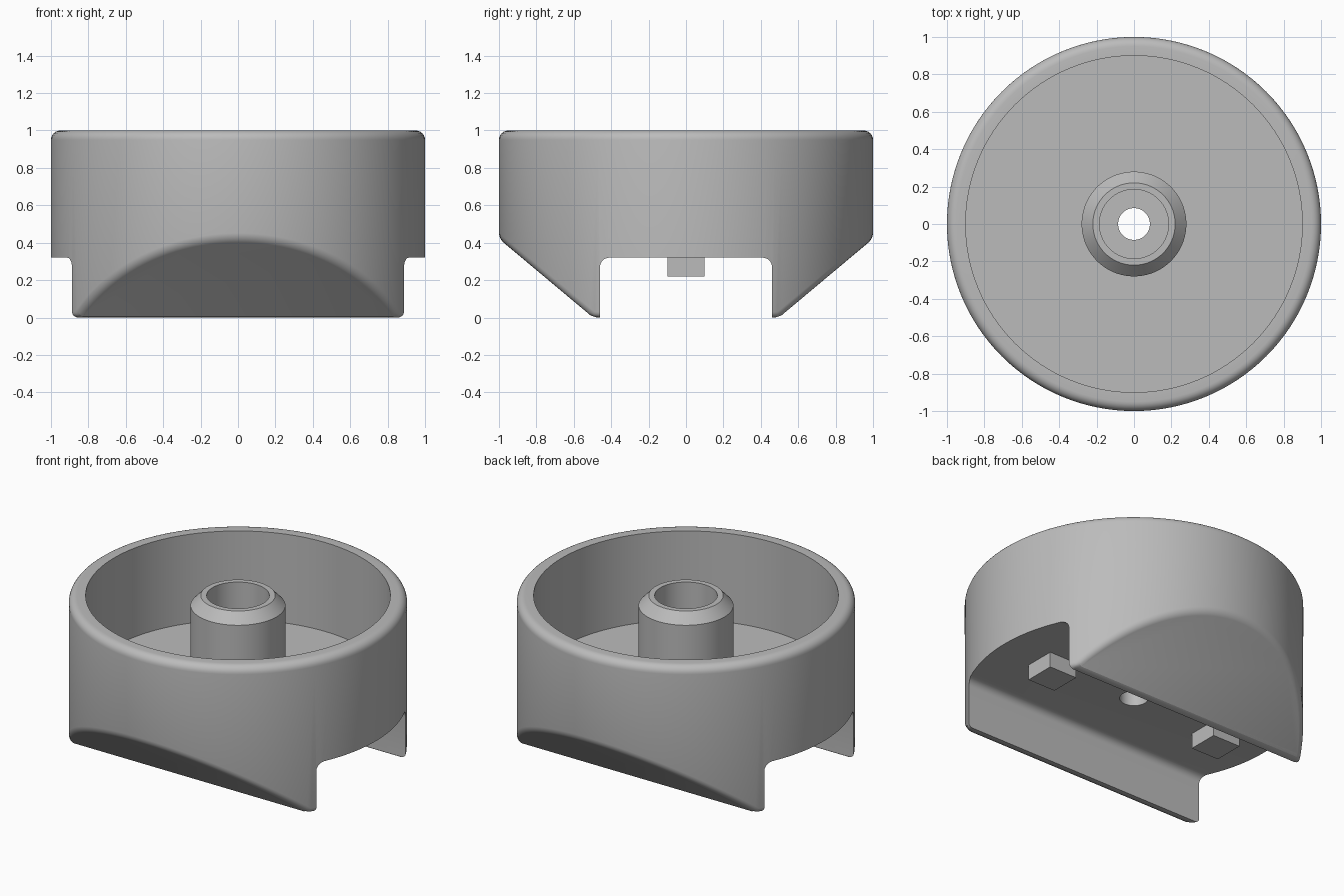
import bpy, bmesh, math

cube = bpy.data.objects.get("Cube")
if cube:
    bpy.data.objects.remove(cube)

grey = bpy.data.materials.new("light grey")
grey.use_nodes = True
colour = (0.5, 0.5, 0.5, 1)
grey.diffuse_color = colour
grey.node_tree.nodes["Principled BSDF"].inputs["Base Color"].default_value = colour


def add_object(name, bm):
    bmesh.ops.recalc_face_normals(bm, faces=bm.faces)
    mesh = bpy.data.meshes.new(name)
    bm.to_mesh(mesh)
    bm.free()
    mesh.materials.append(grey)
    obj = bpy.data.objects.new(name, mesh)
    bpy.context.collection.objects.link(obj)
    return obj


def arc(cx, cy, r, start, end, steps=6):
    angles = [math.radians(start + (end - start) * i / steps) for i in range(steps + 1)]
    return [(cx + r * math.cos(a), cy + r * math.sin(a)) for a in angles]


def lathe(name, profile, segments=128):
    """Revolve a closed (radius, z) loop around the z axis."""
    bm = bmesh.new()
    rings = []
    for i in range(segments):
        a = math.tau * i / segments
        rings.append([bm.verts.new((r * math.cos(a), r * math.sin(a), z)) for r, z in profile])
    n = len(profile)
    for i in range(segments):
        a, b = rings[i], rings[(i + 1) % segments]
        for j in range(n):
            k = (j + 1) % n
            bm.faces.new((a[j], b[j], b[k], a[k]))
    return add_object(name, bm)


# Cup with rounded rim, floor, central boss, bore and through hole
cup_profile = [(0.085, -0.1), (1, -0.1)] + arc(0.95, 0.95, 0.05, 0, 90) + [
    (0.9, 1), (0.9, 0.42), (0.28, 0.42), (0.28, 0.935),
    (0.22, 1), (0.185, 1), (0.185, 0.42), (0.085, 0.42)]
cup = lathe("cup_blank", cup_profile)

# Side outline that leaves two sloped legs with a slot between them
half = [(1.1, 1.2), (1.1, 0.505), (0.497, 0), (0.46, 0)] + arc(0.41, 0.27, 0.05, 0, 90)
outline = half + [(-y, z) for y, z in reversed(half)]
bm = bmesh.new()
face = bm.faces.new([bm.verts.new((-1.2, y, z)) for y, z in outline])
ext = bmesh.ops.extrude_face_region(bm, geom=[face])
bmesh.ops.translate(bm, vec=(2.4, 0, 0),
                    verts=[v for v in ext["geom"] if isinstance(v, bmesh.types.BMVert)])
cutter = add_object("side_outline_cutter", bm)
cutter.hide_render = True

mod = cup.modifiers.new("side outline", "BOOLEAN")
mod.operation = "INTERSECT"
mod.solver = "EXACT"
mod.object = cutter
bpy.context.view_layer.update()
shaped = cup.evaluated_get(bpy.context.evaluated_depsgraph_get())
bm = bmesh.new()
bm.from_mesh(shaped.to_mesh())
for helper in (cup, cutter):
    bpy.data.objects.remove(helper)

# Round the lower leg edges, keeping the slot edges sharp
bmesh.ops.remove_doubles(bm, verts=bm.verts, dist=0.0001)
bm.normal_update()


def is_leg_underside(f):
    return f.normal.z < -0.5 and abs(f.calc_center_median().y) > 0.46


def is_slot_wall(f):
    return f.normal.y * f.calc_center_median().y < -0.3 and abs(f.normal.z) < 0.1


soft = [e for e in bm.edges if len(e.link_faces) == 2
        and any(is_leg_underside(f) for f in e.link_faces)
        and not any(is_slot_wall(f) for f in e.link_faces)
        and e.calc_face_angle() > 0.2]
bmesh.ops.bevel(bm, geom=soft, offset=0.03, segments=4, profile=0.5,
                affect="EDGES", clamp_overlap=False)
body = add_object("knob_body", bm)

# Smooth round surfaces, sharp edges elsewhere
bpy.context.view_layer.objects.active = body
body.select_set(True)
bpy.ops.object.shade_smooth_by_angle(angle=math.radians(30))

# Small locating blocks under the slot ceiling
for side, x in (("left", 0.63), ("right", -0.63)):
    bm = bmesh.new()
    bmesh.ops.create_cube(bm, size=0.2)
    for v in bm.verts:
        v.co.x += x
        v.co.z = 0.22 if v.co.z < 0 else 0.33
    add_object(side + "_locating_block", bm)
